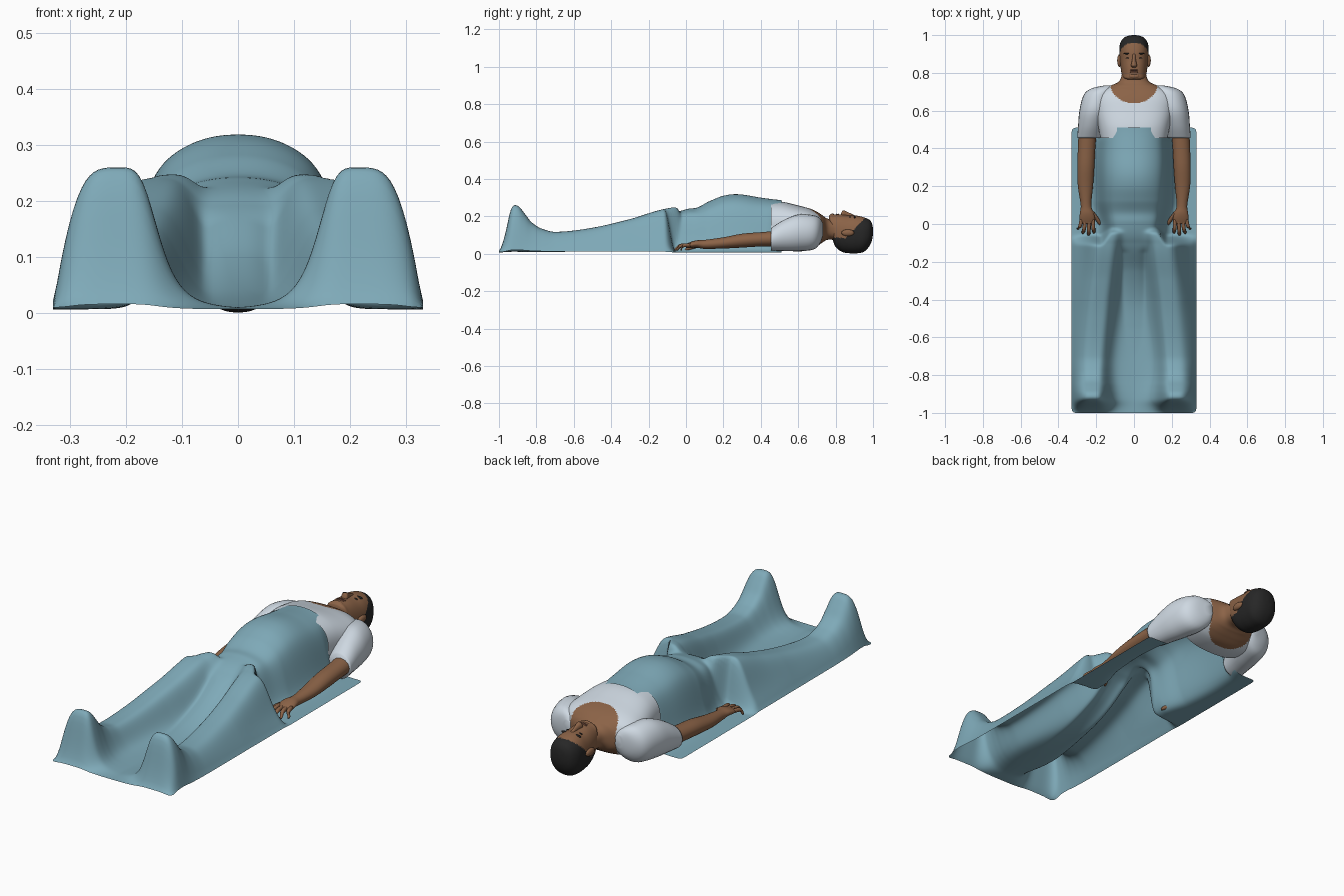
import bpy
import bmesh
from math import sin, cos, pi, copysign, hypot

cube = bpy.data.objects.get("Cube")
if cube:
    bpy.data.objects.remove(cube)


def material(name, color):
    mat = bpy.data.materials.new(name)
    mat.use_nodes = True
    mat.diffuse_color = (*color, 1)
    mat.node_tree.nodes["Principled BSDF"].inputs["Base Color"].default_value = (*color, 1)
    return mat


SHEET = material("teal sheet", (0.21, 0.4, 0.48))
SKIN = material("brown skin", (0.26, 0.125, 0.063))
LIP = material("dark lip", (0.19, 0.08, 0.05))
SHIRT = material("white shirt", (0.62, 0.69, 0.76))
HAIR = material("black hair", (0.02, 0.02, 0.02))


def blend(table, u):
    """Catmull-Rom blend of table rows at a fractional row index."""
    last = len(table) - 1
    i = min(int(u), last - 1)
    t = u - i
    rows = [table[max(0, min(last, i + k))] for k in (-1, 0, 1, 2)]
    return [b + t * (c - a + t * (2 * a - 5 * b + 4 * c - d + t * (3 * (b - c) + d - a))) / 2
            for a, b, c, d in zip(*rows)]


def lookup(table, key):
    """Second column of a table whose first column rises."""
    for i, (low, high) in enumerate(zip(table, table[1:])):
        if key <= high[0]:
            return blend(table, i + max(0, (key - low[0]) / (high[0] - low[0])))[1]
    return table[-1][1]


def ease(t):
    t = max(0, min(1, t))
    return t * t * (3 - 2 * t)


def loft(bm, stations, rings=24, sides=24, power=2.0, caps=True):
    """Skin rings of (y, centre x, centre z, half width, half height)."""
    loops = []
    for r in range(rings + 1):
        y, cx, cz, rx, rz = blend(stations, r / rings * (len(stations) - 1))
        loop = []
        for s in range(sides):
            c, n = cos(2 * pi * s / sides), sin(2 * pi * s / sides)
            loop.append(bm.verts.new((cx + rx * copysign(abs(c) ** (2 / power), c), y,
                                      cz + rz * copysign(abs(n) ** (2 / power), n))))
        loops.append(loop)
    for a, b in zip(loops, loops[1:]):
        for s in range(sides):
            bm.faces.new((a[s], a[s - 1], b[s - 1], b[s]))
    if caps:
        bm.faces.new(loops[0])
        bm.faces.new(loops[-1])
    bmesh.ops.recalc_face_normals(bm, faces=bm.faces)


def profile(rows):
    """Turn (y, half width, front z, back z) rows into centred stations."""
    return [(y, 0, (f + b) / 2, rx, (f - b) / 2) for y, rx, f, b in rows]


def finish(name, bm, mats, rule=None, mirrored=False):
    mesh = bpy.data.meshes.new(name)
    for face in bm.faces:
        face.smooth = True
        if rule:
            face.material_index = rule(face.calc_center_median())
    bm.to_mesh(mesh)
    bm.free()
    for mat in mats:
        mesh.materials.append(mat)
    obj = bpy.data.objects.new(name, mesh)
    bpy.context.collection.objects.link(obj)
    if mirrored:
        obj.modifiers.new("Mirror", 'MIRROR').use_mirror_merge = False
    return obj


def ball(name, mat, place, radii, mirrored=False):
    bm = bmesh.new()
    bmesh.ops.create_uvsphere(bm, u_segments=16, v_segments=10, radius=1)
    bmesh.ops.scale(bm, vec=radii, verts=bm.verts)
    bmesh.ops.translate(bm, vec=place, verts=bm.verts)
    return finish(name, bm, [mat], mirrored=mirrored)


# Draped sheet: a grid lifted over the legs, feet and belly
leg_height = [(-1, 0.005), (-0.97, 0.085), (-0.935, 0.235), (-0.9, 0.25), (-0.87, 0.217),
              (-0.83, 0.165), (-0.78, 0.13), (-0.7, 0.11), (-0.5, 0.132), (-0.3, 0.178),
              (-0.1, 0.235), (0, 0.238)]
leg_centre = [(-1, 0.21), (-0.85, 0.21), (-0.4, 0.18), (-0.1, 0.15), (0, 0.145)]
leg_inner = [(-1, 0.075), (-0.7, 0.07), (-0.3, 0.09), (0, 0.11)]
body_height = [(-0.75, 0), (-0.55, 0.01), (-0.4, 0.035), (-0.25, 0.095), (-0.1, 0.19),
               (0, 0.23), (0.06, 0.24), (0.12, 0.272), (0.2, 0.303), (0.28, 0.311),
               (0.4, 0.293), (0.51, 0.28)]
body_width = [(-0.75, 0.08), (-0.25, 0.1), (-0.06, 0.14), (0.02, 0.155), (0.12, 0.18),
              (0.3, 0.192), (0.44, 0.185), (0.51, 0.165)]


def sheet_height(x, y):
    x = abs(x)
    d = x - lookup(leg_centre, y)
    width = 0.112 if d > 0 else lookup(leg_inner, y)
    leg = lookup(leg_height, y) / (1 + (d / width) ** 4) * (1 - (x / 0.33) ** 20)
    # The thighs begin past the fingertips, but blend into the hips further up
    leg *= ease((0.01 - 0.065 * ease((x - 0.12) / 0.06) - y) / 0.06)
    body = lookup(body_height, y) * (1 - (x / 0.3) ** 2.3)
    sharpness = max(3, min(12, 12 + 60 * y))
    body = max(0, body) / (1 + (x / lookup(body_width, y)) ** sharpness)
    return 0.007 + (max(leg, 0) ** 7 + max(body, 0) ** 7) ** (1 / 7)


bm = bmesh.new()
bmesh.ops.create_grid(bm, x_segments=90, y_segments=190, size=1)
corner = 0.022
for v in bm.verts:
    x, y = v.co.x * 0.33, v.co.y * 0.755
    out_x, out_y = abs(x) - 0.33 + corner, abs(y) - 0.755 + corner
    if min(out_x, out_y) > 0:
        pull = max(out_x, out_y) / hypot(out_x, out_y)
        x = copysign(0.33 - corner + out_x * pull, x)
        y = copysign(0.755 - corner + out_y * pull, y)
    y -= 0.245
    v.co = (x, y, sheet_height(x, y))
sheet = finish("draped_sheet", bm, [SHEET])
soften = sheet.modifiers.new("Soften folds", 'SMOOTH')
soften.iterations = 4
soften.use_x = soften.use_y = False

# Torso and neck, with the shirt collar as a colour boundary
bm = bmesh.new()
loft(bm, profile([(0.455, 0.178, 0.28, 0.02), (0.52, 0.19, 0.277, 0.015),
                  (0.6, 0.207, 0.258, 0.012), (0.66, 0.21, 0.242, 0.02),
                  (0.7, 0.187, 0.225, 0.04), (0.73, 0.13, 0.205, 0.06),
                  (0.76, 0.075, 0.187, 0.075), (0.83, 0.06, 0.175, 0.07)]),
     rings=90, sides=120, power=2.5, caps=False)
hidden = [f for f in bm.faces
          if f.calc_center_median().z < 0.1 and f.calc_center_median().y < 0.57]
bmesh.ops.delete(bm, geom=hidden, context='FACES')
finish("shirt_and_neck", bm, [SHIRT, SKIN],
       lambda c: int((c.x / 0.125) ** 2 + ((c.y - 0.74) / 0.1) ** 2 < 1))

# Sleeves
bm = bmesh.new()
loft(bm, [(0.733, 0.14, 0.13, 0.02, 0.03), (0.716, 0.165, 0.122, 0.064, 0.067),
          (0.68, 0.188, 0.114, 0.08, 0.092), (0.6, 0.208, 0.112, 0.081, 0.098),
          (0.52, 0.226, 0.097, 0.07, 0.082), (0.455, 0.238, 0.077, 0.062, 0.06)])
finish("sleeve", bm, [SHIRT], mirrored=True)

# Arms with palm, fingers and thumb
bm = bmesh.new()
loft(bm, [(0.5, 0.245, 0.082, 0.048, 0.042), (0.4, 0.251, 0.077, 0.046, 0.038),
          (0.3, 0.255, 0.07, 0.045, 0.037), (0.2, 0.257, 0.058, 0.04, 0.03),
          (0.1, 0.254, 0.05, 0.028, 0.024), (0.06, 0.25, 0.052, 0.036, 0.02),
          (0.03, 0.248, 0.048, 0.041, 0.017), (0, 0.247, 0.042, 0.036, 0.011)])
for base, tip, end in ((0.218, 0.212, -0.05), (0.238, 0.24, -0.062),
                       (0.258, 0.27, -0.053), (0.277, 0.296, -0.03)):
    loft(bm, [(0.025, base, 0.047, 0.01, 0.01), (end / 2, (base + tip) / 2, 0.043, 0.01, 0.01),
              (end + 0.008, tip, 0.026, 0.008, 0.008), (end, tip, 0.022, 0.003, 0.004)],
         rings=10, sides=10)
loft(bm, [(0.07, 0.228, 0.045, 0.012, 0.012), (0.035, 0.202, 0.036, 0.013, 0.011),
          (0.005, 0.183, 0.025, 0.01, 0.008), (-0.006, 0.178, 0.02, 0.004, 0.004)],
     rings=10, sides=10)
finish("arm_and_hand", bm, [SKIN], mirrored=True)

# Head, with the hair as faces behind a slanting hairline
bm = bmesh.new()
loft(bm, profile([(0.765, 0.035, 0.203, 0.165), (0.775, 0.054, 0.211, 0.12),
                  (0.795, 0.065, 0.211, 0.045), (0.83, 0.071, 0.21, 0.012),
                  (0.87, 0.075, 0.205, 0.003), (0.91, 0.077, 0.204, 0.002),
                  (0.95, 0.075, 0.195, 0.01), (0.98, 0.06, 0.182, 0.04),
                  (0.995, 0.035, 0.16, 0.075), (1, 0.006, 0.13, 0.11)]),
     rings=72, sides=96, power=2.3)
finish("head", bm, [SKIN, HAIR],
       lambda c: int(c.y > 0.778 and c.z < 0.085 + max(0, c.y - 0.855) * 1.05))

# Face details
bm = bmesh.new()
loft(bm, [(0.828, 0, 0.207, 0.01, 0.006), (0.837, 0, 0.213, 0.017, 0.018),
          (0.85, 0, 0.212, 0.014, 0.018), (0.875, 0, 0.203, 0.009, 0.015),
          (0.9, 0, 0.198, 0.01, 0.008)], rings=14, sides=16)
finish("nose", bm, [SKIN])
ball("eyebrow", HAIR, (0.034, 0.902, 0.195), (0.021, 0.004, 0.007), True)
ball("eyelash", HAIR, (0.032, 0.878, 0.196), (0.013, 0.003, 0.005), True)
ball("upper_lip", LIP, (0, 0.814, 0.208), (0.025, 0.004, 0.006))
ball("lower_lip", LIP, (0, 0.805, 0.208), (0.022, 0.005, 0.006))
ball("chin", SKIN, (0, 0.782, 0.203), (0.03, 0.013, 0.012))
ball("ear", SKIN, (0.077, 0.865, 0.112), (0.012, 0.034, 0.018), True)
